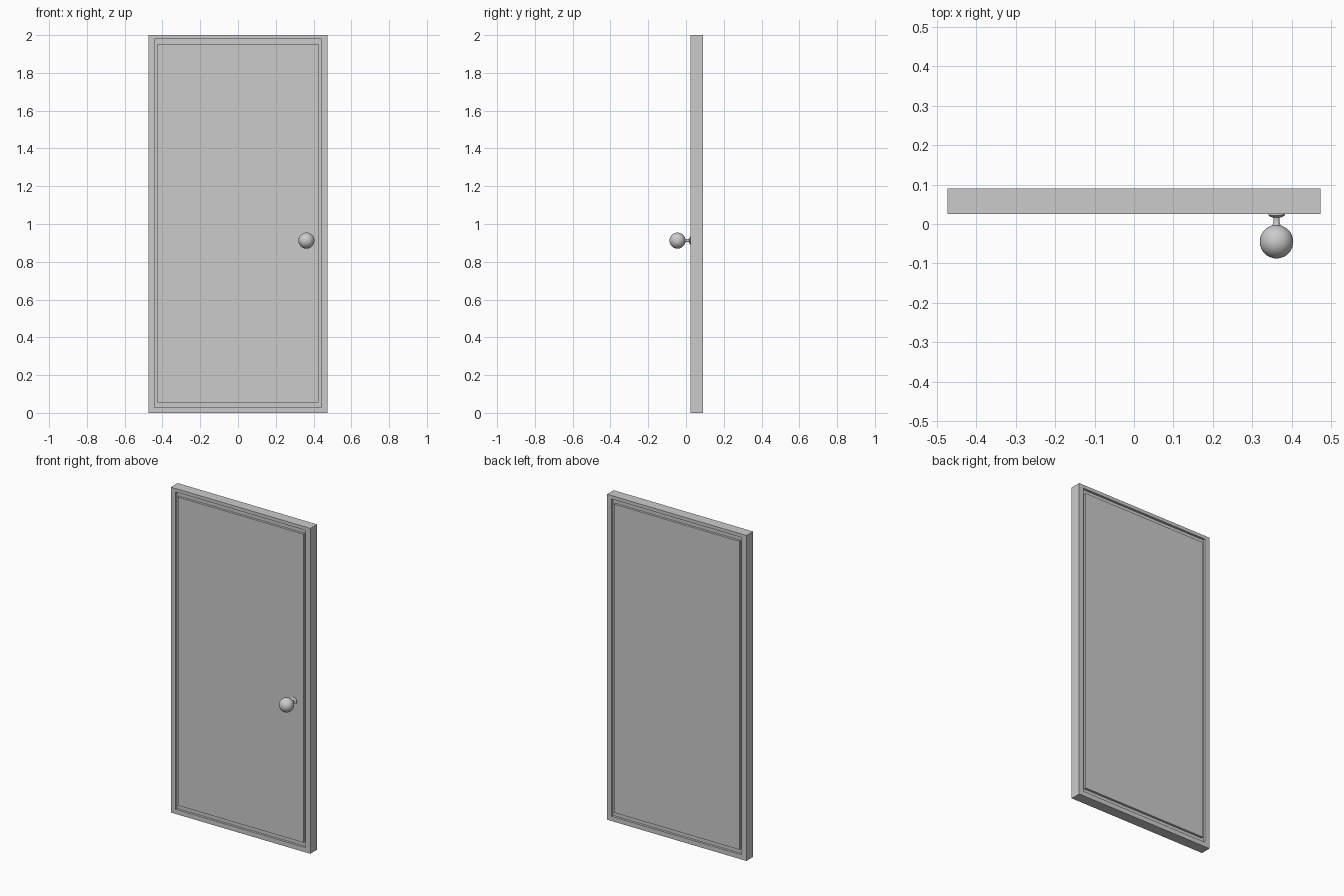
import bpy, bmesh, math
from mathutils import Matrix

if "Cube" in bpy.data.objects:
    bpy.data.objects.remove(bpy.data.objects["Cube"])

FRONT, BACK, GROOVE = 0.025, 0.09, 0.014

# nested outlines: half width, bottom, top
OUTER = (0.474, 0.0, 2.0)
OPENING = (0.442, 0.029, 1.979)
SLAB = (0.427, 0.056, 1.952)


def finish(bm, name):
    bmesh.ops.recalc_face_normals(bm, faces=bm.faces[:])
    mesh = bpy.data.meshes.new(name)
    bm.to_mesh(mesh)
    bm.free()
    obj = bpy.data.objects.new(name, mesh)
    bpy.context.collection.objects.link(obj)
    return obj


def smooth(obj, angle):
    bpy.ops.object.select_all(action='DESELECT')
    obj.select_set(True)
    bpy.context.view_layer.objects.active = obj
    bpy.ops.object.shade_smooth_by_angle(angle=math.radians(angle))


# door: rectangular rings from the front panel, around the edge, to the back panel
def side(y, inward):
    return [(SLAB, y), (SLAB, y + inward), (OPENING, y + inward),
            (OPENING, y), (OUTER, y)]


bm = bmesh.new()
rings = []
for (w, lo, hi), y in side(FRONT, GROOVE) + side(BACK, -GROOVE)[::-1]:
    rings.append([bm.verts.new((x, y, z))
                  for x, z in ((-w, lo), (w, lo), (w, hi), (-w, hi))])
for a, b in zip(rings, rings[1:]):
    for i in range(4):
        j = (i + 1) % 4
        bm.faces.new((a[i], a[j], b[j], b[i]))
bm.faces.new(rings[0])
bm.faces.new(rings[-1])
finish(bm, "door")

# knob position
KX, KY, KZ, R = 0.362, -0.045, 0.912, 0.0425

# knob ball
bm = bmesh.new()
bmesh.ops.create_uvsphere(
    bm, u_segments=32, v_segments=20, radius=R,
    matrix=Matrix.Translation((KX, KY, KZ)) @ Matrix.Rotation(math.pi / 2, 4, 'X'))
smooth(finish(bm, "knob_ball"), 40)

# knob stem with flared rosette: (radius, y), spun around the y axis
profile = [(0.0, FRONT + 0.002), (0.021, FRONT + 0.002), (0.021, 0.022),
           (0.015, 0.018), (0.008, 0.016), (0.007, 0.006), (0.009, 0.0),
           (0.012, -0.006), (0.0, -0.006)]
bm = bmesh.new()
verts = [bm.verts.new((KX + r, y, KZ)) for r, y in profile]
edges = [bm.edges.new(pair) for pair in zip(verts, verts[1:])]
bmesh.ops.spin(bm, geom=verts + edges, cent=(KX, 0, KZ), axis=(0, 1, 0),
               angle=math.tau, steps=24)
bmesh.ops.remove_doubles(bm, verts=bm.verts[:], dist=0.0001)
smooth(finish(bm, "knob_stem"), 40)
